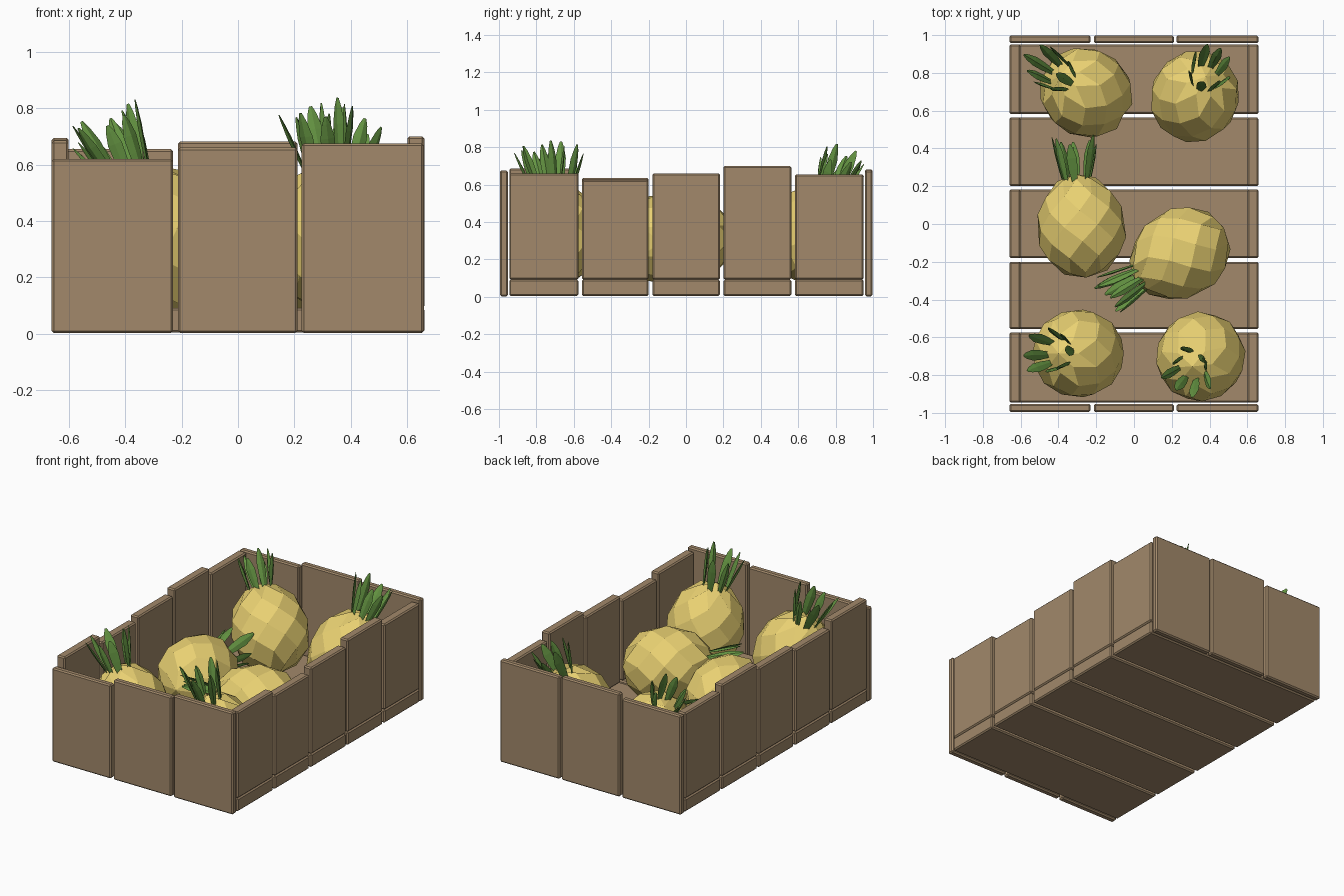
import bpy, bmesh, math, random
from mathutils import Vector, Matrix

if "Cube" in bpy.data.objects:
    bpy.data.objects.remove(bpy.data.objects["Cube"])

random.seed(4)


def material(name, rgb):
    m = bpy.data.materials.new(name)
    m.diffuse_color = (*rgb, 1)
    m.use_nodes = True
    m.node_tree.nodes["Principled BSDF"].inputs["Base Color"].default_value = m.diffuse_color
    return m


WOOD = material("wood", (0.36, 0.25, 0.145))
YELLOW = material("fruit_yellow", (0.82, 0.64, 0.17))
GREEN = material("leaf_green", (0.13, 0.30, 0.055))


def make_object(name, bm, mat, matrix=Matrix()):
    bmesh.ops.recalc_face_normals(bm, faces=bm.faces)
    me = bpy.data.meshes.new(name)
    bm.to_mesh(me)
    bm.free()
    me.materials.append(mat)
    ob = bpy.data.objects.new(name, me)
    ob.matrix_world = matrix
    bpy.context.collection.objects.link(ob)
    return ob


def plank(name, x, y, z):
    """Box between (min, max) pairs with softened edges."""
    bm = bmesh.new()
    bmesh.ops.create_cube(bm, size=1)
    for v in bm.verts:
        v.co = [a[0] if c < 0 else a[1] for c, a in zip(v.co, (x, y, z))]
    bmesh.ops.bevel(bm, geom=bm.edges[:], offset=0.008, segments=1, affect='EDGES')
    make_object(name, bm, WOOD)


# Crate floor and long side walls
rows = [(-0.945, -0.575), (-0.557, -0.2), (-0.18, 0.182), (0.2, 0.563), (0.582, 0.95)]
right_tops = [0.66, 0.625, 0.66, 0.70, 0.655]
left_tops = [0.685, 0.635, 0.66, 0.695, 0.655]
for i, y in enumerate(rows):
    plank(f"floor_plank_{i}", (-0.66, 0.66), y, (0.005, 0.092))
    plank(f"right_plank_{i}", (0.6, 0.66), y, (0.092, right_tops[i]))
    plank(f"left_plank_{i}", (-0.66, -0.6), y, (0.092, left_tops[i]))

# Crate end walls
cols = [(-0.66, -0.23), (-0.213, 0.211), (0.225, 0.658)]
for i, x in enumerate(cols):
    plank(f"front_plank_{i}", x, (-0.995, -0.953), (0.003, [0.62, 0.66, 0.675][i]))
    plank(f"back_plank_{i}", x, (0.957, 0.998), (0.003, [0.655, 0.682, 0.675][i]))


# Fruit body: staggered rings joined by diamond faces
def body(name, matrix, half=0.275, radius=0.235, n=8, count=7):
    bm = bmesh.new()
    rings = [[bm.verts.new((0, 0, -half))] * n]
    for k in range(count):
        s = -0.9 + 1.8 * k / (count - 1)
        r = radius * (1 - abs(s) ** 2.3) ** 0.5 * (1 - 0.06 * s)
        rings.append([bm.verts.new((r * math.cos(a), r * math.sin(a), s * half))
                      for a in (math.tau * (j + k / 2) / n for j in range(n))])
    rings.append([bm.verts.new((0, 0, half))] * n)
    for k in range(1, count + 1):
        for j in range(n):
            low, a, b, up = (rings[k - 1][(j + 1) % n], rings[k][j],
                             rings[k][(j + 1) % n], rings[k + 1][j])
            bm.faces.new((low, b, up, a))
    make_object(name, bm, YELLOW, matrix)


# Leaf crown: ring of thin ridged blades leaning outward
def crown(name, matrix, base=0.23, count=8):
    bm = bmesh.new()
    for i in range(count):
        length = random.uniform(0.2, 0.26)
        w = random.uniform(0.024, 0.031)
        place = (Matrix.Rotation(math.tau * i / count + random.uniform(-.15, .15), 4, 'Z')
                 @ Matrix.Translation((0.07, 0, base))
                 @ Matrix.Rotation(random.uniform(0.1, 0.32), 4, 'Y'))
        levels = []
        for t, f in ((0, 0.5), (0.35, 0.9), (0.65, 1), (0.88, 0.6), (1, 0.2)):
            levels.append([bm.verts.new(place @ Vector(p)) for p in (
                (0.008 * f, 0, t * length), (0, w * f, t * length),
                (-0.008 * f, 0, t * length), (0, -w * f, t * length))])
        for lo, hi in zip(levels, levels[1:]):
            for j in range(4):
                k = (j + 1) % 4
                bm.faces.new((lo[j], lo[k], hi[k], hi[j]))
        bm.faces.new(levels[0][::-1])
        bm.faces.new(levels[-1])
    make_object(name, bm, GREEN, matrix)


# Six fruits: name, centre, direction of the crown
fruits = [
    ("back_left", (-0.26, 0.70, 0.34), (-0.48, 0.30, 0.82)),
    ("back_right", (0.325, 0.68, 0.34), (0.2, 0.36, 0.9)),
    ("middle_left", (-0.28, -0.01, 0.31), (-0.1, 1, 0)),
    ("middle_right", (0.24, -0.16, 0.31), (-0.85, -0.5, 0.08)),
    ("front_left", (-0.30, -0.685, 0.34), (-0.36, 0, 0.93)),
    ("front_right", (0.35, -0.705, 0.34), (-0.15, -0.18, 0.97)),
]
for name, centre, axis in fruits:
    mat = Matrix.Translation(centre) @ Vector(axis).to_track_quat('Z', 'Y').to_matrix().to_4x4()
    body(f"{name}_fruit", mat)
    crown(f"{name}_leaves", mat)
